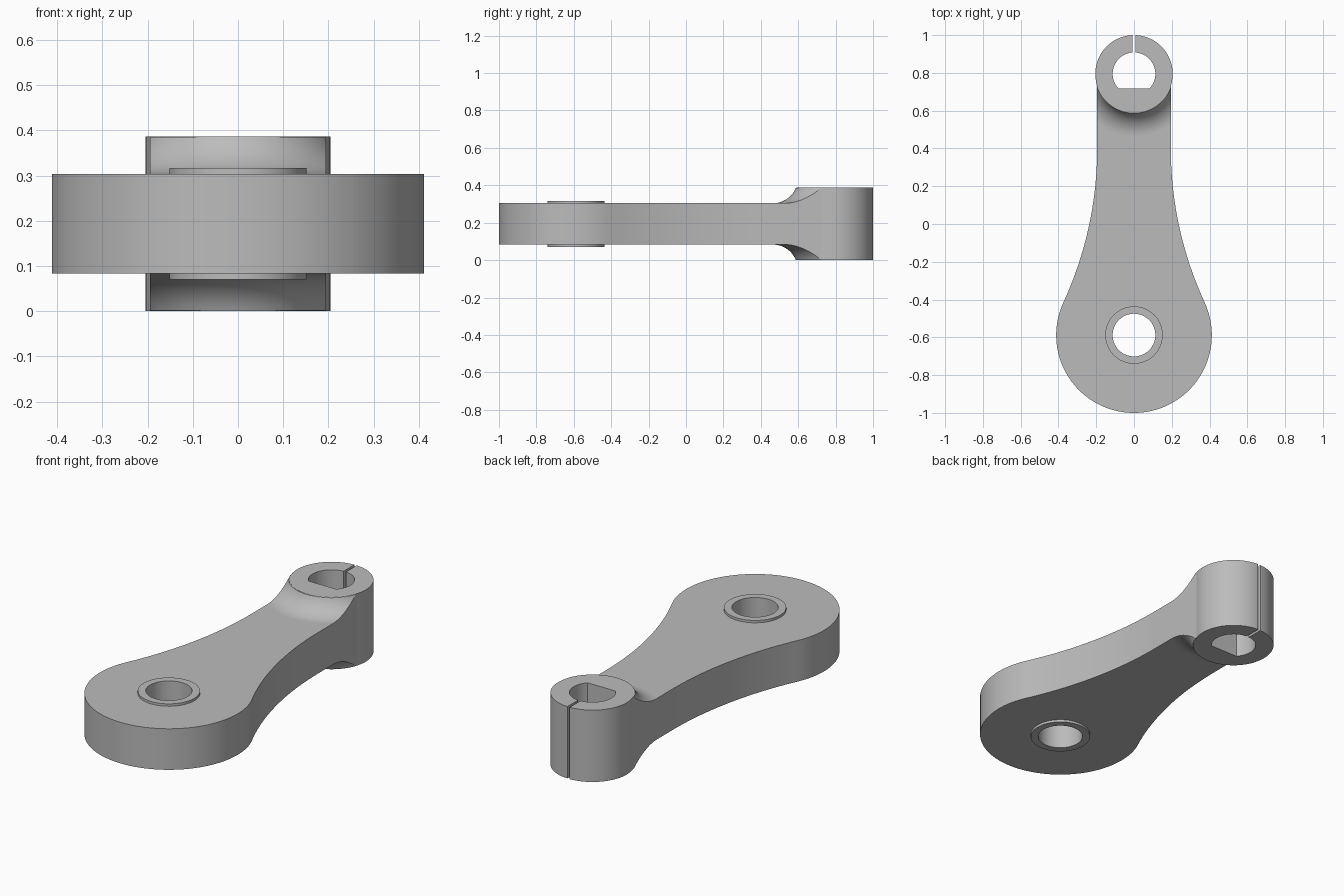
import bpy, bmesh, math
from mathutils import Vector

if "Cube" in bpy.data.objects:
    bpy.data.objects.remove(bpy.data.objects["Cube"])

HUB_Y, HUB_R, TOP = 0.795, 0.205, 0.387       # raised clamp hub
EYE_Y, EYE_R = -0.588, 0.412                  # wide round end
Z0, Z1 = 0.083, 0.304                         # arm thickness
HALF = 0.195                                  # half width of the narrow neck
BORE = 0.113

steel = bpy.data.materials.new("grey steel")
steel.diffuse_color = (0.5, 0.5, 0.5, 1)
steel.use_nodes = True
steel.node_tree.nodes["Principled BSDF"].inputs["Base Color"].default_value = steel.diffuse_color


def make(name, bm):
    bmesh.ops.recalc_face_normals(bm, faces=bm.faces)
    me = bpy.data.meshes.new(name)
    bm.to_mesh(me)
    bm.free()
    me.materials.append(steel)
    ob = bpy.data.objects.new(name, me)
    bpy.context.collection.objects.link(ob)
    return ob


def prism(name, pts, z0, z1):
    bm = bmesh.new()
    face = bm.faces.new([bm.verts.new((x, y, z0)) for x, y in pts])
    ext = bmesh.ops.extrude_face_region(bm, geom=[face])
    verts = [v for v in ext["geom"] if isinstance(v, bmesh.types.BMVert)]
    bmesh.ops.translate(bm, verts=verts, vec=(0, 0, z1 - z0))
    return make(name, bm)


def arc(cx, cy, r, a0, a1, n):
    return [(cx + r * math.cos(a0 + (a1 - a0) * i / n),
             cy + r * math.sin(a0 + (a1 - a0) * i / n)) for i in range(n + 1)]


def circle(cy, r, n=96):
    return arc(0, cy, r, 0, math.tau, n)[:-1]


def boolean(ob, other, op):
    mod = ob.modifiers.new(op.lower(), "BOOLEAN")
    mod.operation, mod.solver, mod.object = op, "EXACT", other
    bpy.context.view_layer.objects.active = ob
    bpy.ops.object.modifier_apply(modifier=mod.name)
    bpy.data.objects.remove(other)


# Arm outline: wide round end, tangent concave flanks, straight neck
neck_y = 0.4
d = neck_y - EYE_Y
R = (HALF**2 + d**2 - EYE_R**2) / (2 * (EYE_R - HALF))
a = math.atan2(d, HALF + R)
flank = arc(HALF + R, neck_y, R, math.pi + a, math.pi, 32)
right = arc(0, EYE_Y, EYE_R, -math.pi / 2, a, 48) + flank[1:] + [(HALF, HUB_Y)]
left = [(-x, y) for x, y in reversed(right[1:])]
arm = prism("lever_arm", right + left, -0.05, TOP + 0.05)

# Lathed thickness envelope: flat arm that flares up and down into the hub
dr, dz = 0.122, TOP - 0.001 - Z1
fr = (dr**2 + dz**2) / (2 * dz)
sweep = math.asin(dr / fr)
upper = [(0, Z1 + dz)]
for i in range(15):
    t = sweep * (1 - i / 14)
    upper.append((0.33 - fr * math.sin(t), Z1 + fr * (1 - math.cos(t))))
upper += [(0.335, Z1), (2.1, Z1)]
profile = upper + [(r, Z0 + Z1 - z) for r, z in reversed(upper)]
bm = bmesh.new()
vs = [bm.verts.new((r, HUB_Y, z)) for r, z in profile]
es = [bm.edges.new(p) for p in zip(vs, vs[1:])]
bmesh.ops.spin(bm, geom=vs + es, cent=(0, HUB_Y, 0), axis=(0, 0, 1),
               angle=math.tau, steps=128)
bmesh.ops.remove_doubles(bm, verts=bm.verts, dist=1e-5)
boolean(arm, make("envelope", bm), "INTERSECT")

# Hub and the thin boss around the pivot hole
boolean(arm, prism("hub", circle(HUB_Y, HUB_R), 0, TOP), "UNION")
boolean(arm, prism("boss", circle(EYE_Y, 0.152), 0.07, 0.317), "UNION")

# Pivot hole, D-shaped bore and clamp slit
boolean(arm, prism("pivot_hole", circle(EYE_Y, BORE), -0.1, 0.5), "DIFFERENCE")
f = math.asin(0.077 / BORE)
boolean(arm, prism("d_bore", arc(0, HUB_Y, BORE, -f, math.pi + f, 72), -0.1, 0.5),
        "DIFFERENCE")
slit = [(-0.007, 0.85), (0.007, 0.85), (0.007, 1.1), (-0.007, 1.1)]
boolean(arm, prism("slit", slit, -0.1, 0.5), "DIFFERENCE")

bpy.ops.object.select_all(action="DESELECT")
arm.select_set(True)
bpy.context.view_layer.objects.active = arm
bpy.ops.object.shade_smooth_by_angle(angle=math.radians(25))
